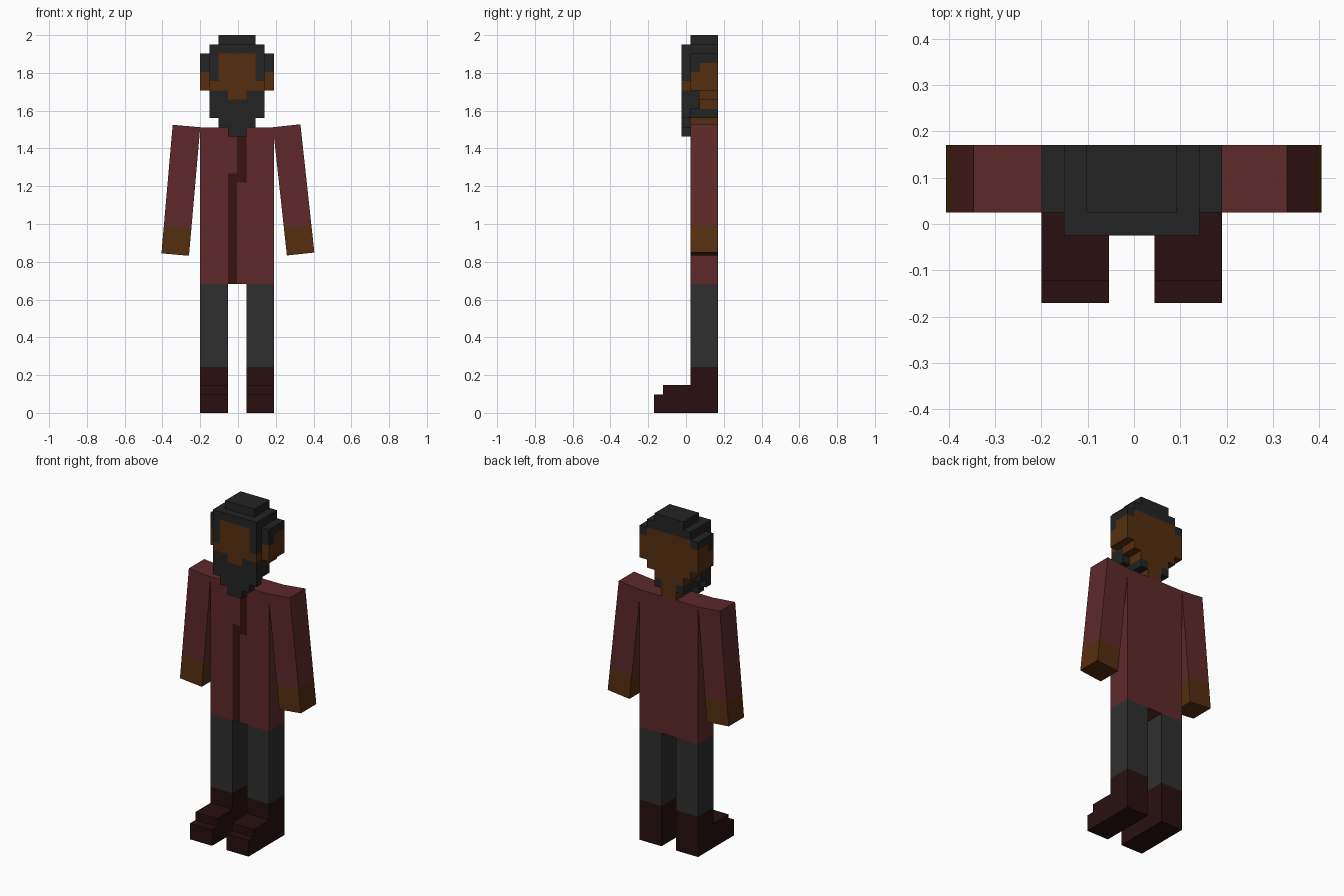
import bpy, bmesh
from math import radians
from mathutils import Matrix, Vector

if "Cube" in bpy.data.objects:
    bpy.data.objects.remove(bpy.data.objects["Cube"])

U = 2 / 41                                   # voxel edge length
COLORS = {
    "coat": (0.112, 0.022, 0.024), "lapel": (0.042, 0.006, 0.004),
    "skin": (0.090, 0.028, 0.005), "hair": (0.017, 0.017, 0.017),
    "trousers": (0.028, 0.028, 0.028), "boots": (0.021, 0.005, 0.005),
}
MATS = {}
for key, rgb in COLORS.items():
    MATS[key] = bpy.data.materials.new(key)
    MATS[key].diffuse_color = (*rgb, 1)


def fill(grid, part, color, x, y, z):
    """Fill a block of voxels; later blocks repaint earlier ones."""
    for i in range(*x):
        for j in range(*y):
            for k in range(*z):
                grid[i, j, k] = (part, color)


def fill_pair(grid, part, color, x, y, z):
    """Fill a block and its mirror image across the 8-wide body."""
    fill(grid, part, color, x, y, z)
    fill(grid, part, color, (8 - x[1], 8 - x[0]), y, z)


def build(grid, matrix):
    """Make one object per part, keeping only the exposed voxel faces."""
    for part, color in sorted(set(grid.values())):
        bm = bmesh.new()
        verts = {}

        def vert(p):
            if p not in verts:
                verts[p] = bm.verts.new(matrix @ (Vector(p) * U))
            return verts[p]

        for cell, value in grid.items():
            if value != (part, color):
                continue
            for axis in range(3):
                for side in (0, 1):
                    near = list(cell)
                    near[axis] += 2 * side - 1
                    if tuple(near) in grid:
                        continue
                    ring = []
                    for a, b in ((0, 0), (1, 0), (1, 1), (0, 1)):
                        p = list(cell)
                        p[axis] += side
                        p[(axis + 1) % 3] += a
                        p[(axis + 2) % 3] += b
                        ring.append(vert(tuple(p)))
                    bm.faces.new(ring if side else ring[::-1])
        bmesh.ops.dissolve_limit(bm, angle_limit=0.01, verts=bm.verts[:], edges=bm.edges[:])
        mesh = bpy.data.meshes.new(part)
        bm.to_mesh(mesh)
        bm.free()
        mesh.materials.append(MATS[color])
        bpy.context.collection.objects.link(bpy.data.objects.new(part, mesh))


body = {}
# Boots with stepped toes, and trouser legs
fill_pair(body, "boots", "boots", (0, 3), (0, 4), (0, 2))
fill_pair(body, "boots", "boots", (0, 3), (1, 4), (2, 3))
fill_pair(body, "boots", "boots", (0, 3), (4, 7), (0, 5))
fill_pair(body, "trousers", "trousers", (0, 3), (4, 7), (5, 14))

# Long coat with an offset front opening
fill(body, "coat", "coat", (0, 8), (4, 7), (14, 31))
fill(body, "coat_opening", "lapel", (3, 4), (4, 5), (14, 26))
fill(body, "coat_opening", "lapel", (4, 5), (4, 5), (25, 31))

# Neck, jaw and rounded skull
fill(body, "head", "skin", (3, 5), (4, 7), (31, 33))
fill(body, "head", "skin", (2, 6), (4, 7), (33, 34))
fill(body, "head", "skin", (1, 7), (4, 7), (34, 35))
fill(body, "head", "skin", (0, 8), (4, 7), (35, 39))
fill(body, "head", "skin", (1, 7), (3, 4), (34, 39))

# Hair cap, temples and sides
fill(body, "hair", "hair", (1, 7), (3, 7), (39, 40))
fill(body, "hair", "hair", (2, 6), (4, 7), (40, 41))
fill_pair(body, "hair", "hair", (1, 2), (3, 4), (36, 39))
fill_pair(body, "hair", "hair", (0, 1), (4, 7), (38, 39))
fill_pair(body, "hair", "hair", (0, 1), (4, 5), (37, 39))

# Beard wrapping the jaw and tapering to a point
fill_pair(body, "beard", "hair", (1, 3), (3, 5), (33, 35))
fill(body, "beard", "hair", (1, 7), (3, 4), (32, 34))
fill_pair(body, "beard", "hair", (2, 3), (4, 7), (32, 33))
fill(body, "beard", "hair", (2, 6), (3, 4), (31, 32))
fill(body, "beard", "hair", (3, 5), (3, 4), (30, 31))

build(body, Matrix.Translation((-0.2, -3.5 * U, 0)))

# Arms swing outward from the inner shoulder edge
for name, x0, shoulder, angle in (("right", -3, -0.2, 5), ("left", 0, 0.185, -6.2)):
    arm = {}
    fill(arm, name + "_sleeve", "coat", (x0, x0 + 3), (4, 7), (-11, 0))
    fill(arm, name + "_hand", "skin", (x0, x0 + 3), (4, 7), (-14, -11))
    build(arm, Matrix.Translation((shoulder, -3.5 * U, 31 * U))
          @ Matrix.Rotation(radians(angle), 4, "Y"))

for m in bpy.data.materials:
    if m.users and not m.is_grease_pencil:
        m.use_nodes = True
        m.node_tree.nodes["Principled BSDF"].inputs["Base Color"].default_value = m.diffuse_color
